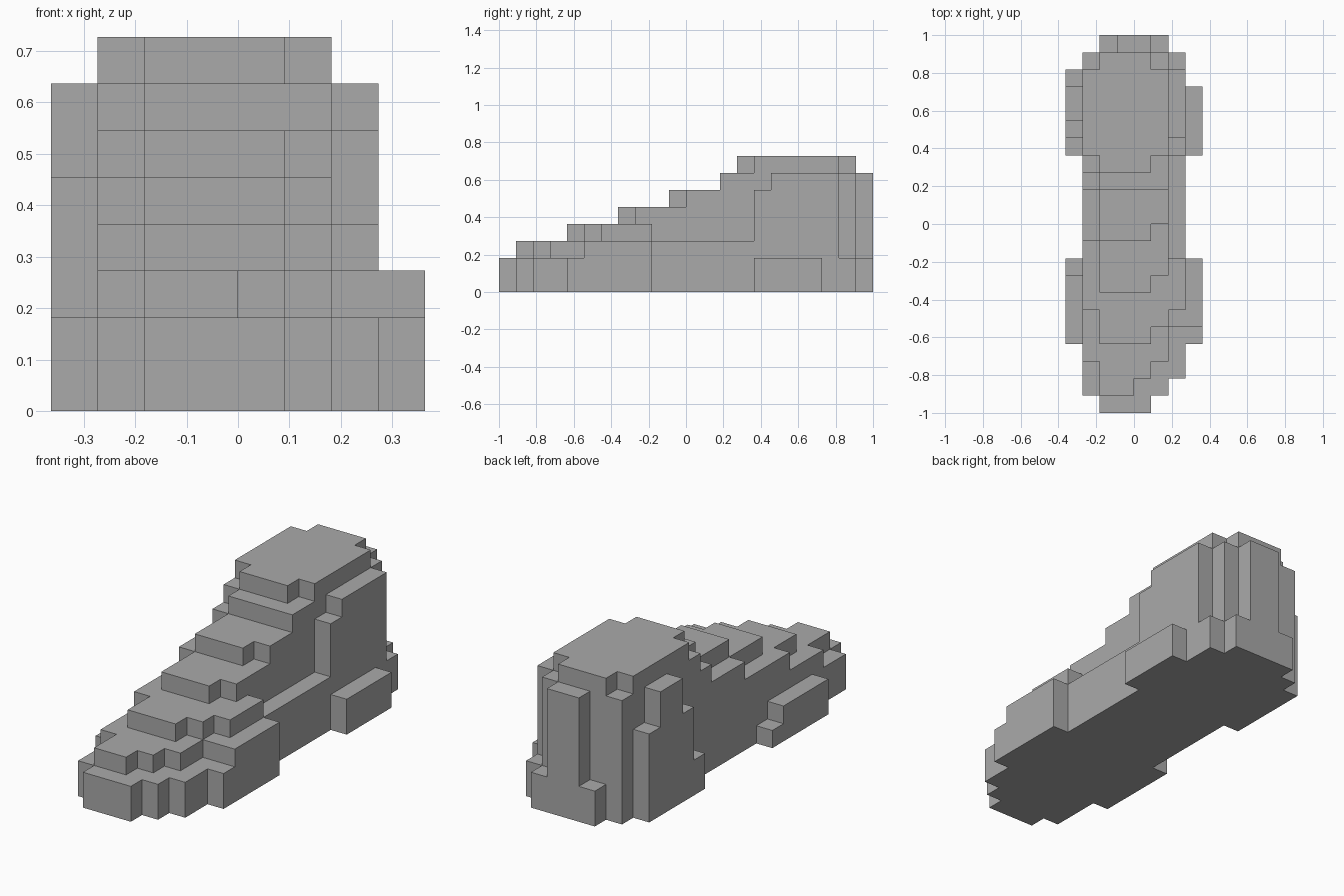
import bpy
import bmesh

UNIT = 1 / 11  # edge length of one block

cube = bpy.data.objects.get("Cube")
if cube:
    bpy.data.objects.remove(cube, do_unlink=True)


def make_material(name, color):
    mat = bpy.data.materials.new(name)
    mat.use_nodes = True
    mat.diffuse_color = color
    mat.node_tree.nodes["Principled BSDF"].inputs["Base Color"].default_value = color
    return mat


# One staircase per lengthwise strip, from right flank (-x) to left flank (+x).
# Each step is (y where it starts, height in blocks); a height of 0 ends a run.
right_flank = [(-7, 2), (-3, 1), (-2, 0), (4, 2), (5, 5), (6, 7), (8, 5), (9, 0)]
right_edge = [(-10, 2), (-8, 3), (-5, 4), (-1, 5), (2, 6), (3, 7), (4, 8), (9, 7), (10, 0)]
spine = [(-10, 3), (-7, 4), (-4, 5), (-1, 6), (2, 7), (3, 8)]
right_spine = [(-11, 2)] + spine + [(10, 2), (11, 0)]
middle_spine = [(-11, 2)] + spine + [(10, 7), (11, 0)]
left_spine = [(-11, 2), (-9, 3)] + spine[1:] + [(10, 7), (11, 0)]
left_edge = [(-10, 2), (-8, 3), (-6, 4), (-3, 5), (0, 6), (2, 7), (4, 8), (9, 7), (10, 2), (11, 0)]
left_side = [(-9, 2), (-6, 3), (-5, 4), (-2, 3), (4, 6), (5, 7), (9, 2), (10, 0)]
left_flank = [(-7, 2), (-6, 3), (-2, 0), (4, 2), (8, 0)]
strips = [right_flank, right_edge, right_spine, middle_spine,
          left_spine, left_edge, left_side, left_flank]


def fill_blocks():
    """Turn the staircases into a set of occupied block cells."""
    cells = set()
    for x, steps in enumerate(strips, start=-len(strips) // 2):
        for (start, height), (end, _) in zip(steps, steps[1:]):
            for y in range(start, end):
                cells.update((x, y, z) for z in range(height))
    return cells


def build_shell(name, cells, mat):
    """Skin the blocks with outward faces and merge the flat areas."""
    bm = bmesh.new()
    corners = {}

    def corner(p):
        if p not in corners:
            corners[p] = bm.verts.new([c * UNIT for c in p])
        return corners[p]

    for cell in cells:
        for axis in range(3):
            u, v = (axis + 1) % 3, (axis + 2) % 3
            for side in (0, 1):
                beside = list(cell)
                beside[axis] += 1 if side else -1
                if tuple(beside) in cells:
                    continue
                quad = []
                for du, dv in ((0, 0), (1, 0), (1, 1), (0, 1)):
                    p = list(cell)
                    p[axis] += side
                    p[u] += du
                    p[v] += dv
                    quad.append(corner(tuple(p)))
                bm.faces.new(quad if side else quad[::-1])

    bmesh.ops.dissolve_limit(bm, angle_limit=0.01, verts=bm.verts, edges=bm.edges)
    mesh = bpy.data.meshes.new(name)
    bm.to_mesh(mesh)
    bm.free()
    mesh.materials.append(mat)
    obj = bpy.data.objects.new(name, mesh)
    bpy.context.collection.objects.link(obj)
    return obj


# Stepped block body: low toe at the front, tall heel at the back
grey = make_material("plain_grey", (0.4, 0.4, 0.4, 1))
build_shell("stepped_block_body", fill_blocks(), grey)
